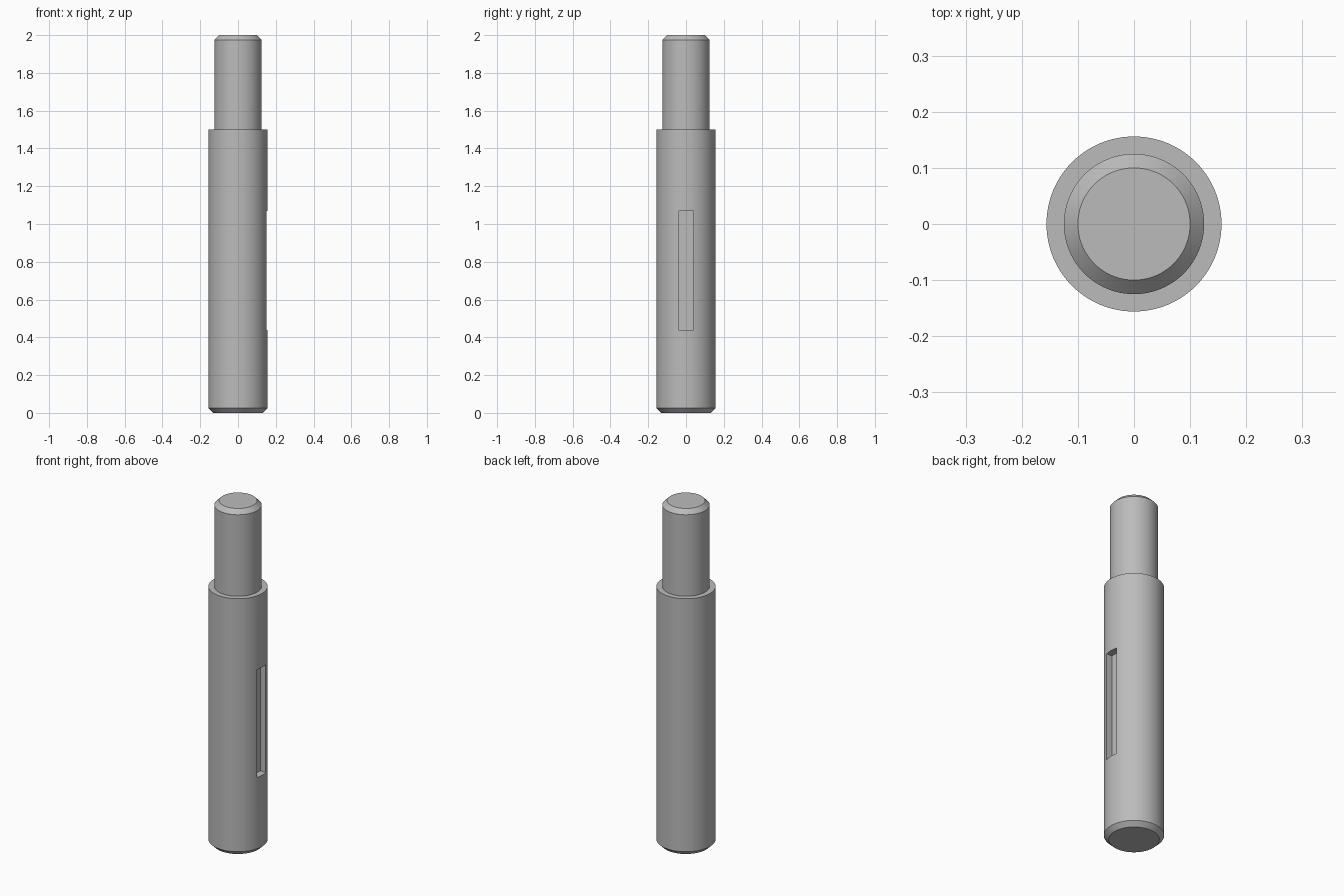
import bpy, bmesh
from math import radians, tau
from mathutils import Matrix

default = bpy.data.objects.get("Cube")
if default:
    bpy.data.objects.remove(default)

# Plain grey steel
steel = bpy.data.materials.new("grey_steel")
steel.use_nodes = True
GREY = (0.5, 0.5, 0.5, 1)
steel.diffuse_color = GREY
steel.node_tree.nodes["Principled BSDF"].inputs["Base Color"].default_value = GREY

BODY_R, NECK_R, CHAMFER = 0.156, 0.125, 0.025
HEIGHT, SHOULDER_Z = 2.0, 1.5
SEGMENTS = 96


def make_object(name, bm):
    bmesh.ops.recalc_face_normals(bm, faces=bm.faces)
    mesh = bpy.data.meshes.new(name)
    bm.to_mesh(mesh)
    bm.free()
    mesh.materials.append(steel)
    obj = bpy.data.objects.new(name, mesh)
    bpy.context.collection.objects.link(obj)
    return obj


# Stepped shaft, chamfered at both ends, turned from a half profile
profile = [
    (0, 0), (BODY_R - CHAMFER, 0), (BODY_R, CHAMFER),
    (BODY_R, SHOULDER_Z), (NECK_R, SHOULDER_Z),
    (NECK_R, HEIGHT - CHAMFER), (NECK_R - CHAMFER, HEIGHT), (0, HEIGHT),
]
bm = bmesh.new()
points = [bm.verts.new((r, 0, z)) for r, z in profile]
edges = [bm.edges.new(pair) for pair in zip(points, points[1:])]
bmesh.ops.spin(bm, geom=points + edges, cent=(0, 0, 0), axis=(0, 0, 1),
               angle=tau, steps=SEGMENTS)
bmesh.ops.remove_doubles(bm, verts=bm.verts, dist=0.0001)
shaft = make_object("stepped_shaft", bm)

# Square-ended keyway on the left side
SLOT_FLOOR, SLOT_WIDTH, SLOT_LOW, SLOT_HIGH = 0.116, 0.08, 0.44, 1.07
bm = bmesh.new()
size = (0.1, SLOT_WIDTH, SLOT_HIGH - SLOT_LOW)
centre = (SLOT_FLOOR + size[0] / 2, 0, (SLOT_LOW + SLOT_HIGH) / 2)
bmesh.ops.create_cube(bm, size=1, matrix=Matrix.Translation(centre) @ Matrix.Diagonal((*size, 1)))
cutter = make_object("keyway_cutter", bm)
cutter.hide_render = True

cut = shaft.modifiers.new("keyway", "BOOLEAN")
cut.operation = "DIFFERENCE"
cut.solver = "EXACT"
cut.object = cutter
bpy.ops.object.select_all(action="DESELECT")
shaft.select_set(True)
bpy.context.view_layer.objects.active = shaft
bpy.ops.object.modifier_apply(modifier=cut.name)
bpy.data.objects.remove(cutter)

# Smooth round walls with crisp chamfers and slot edges
bpy.ops.object.shade_smooth_by_angle(angle=radians(30))
